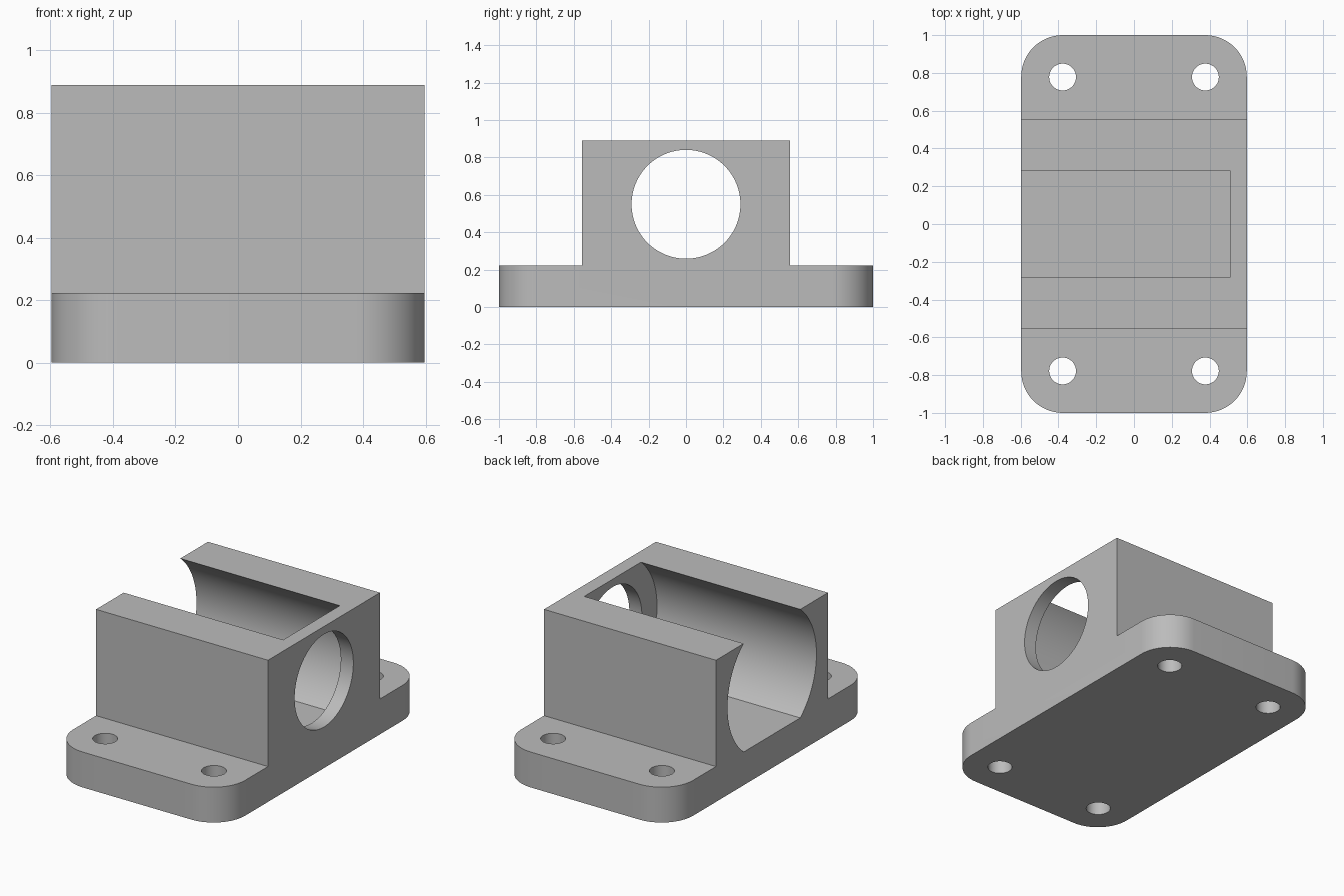
import bpy, bmesh, math
from mathutils import Matrix, Vector

default = bpy.data.objects.get("Cube")
if default:
    bpy.data.objects.remove(default, do_unlink=True)

# Main dimensions
HALF_X, HALF_Y, PLATE_TOP = 0.597, 1.0, 0.222
BLOCK_Y, TOP = 0.555, 0.889
AXIS_Z, BORE_R, SLOT_Y = 0.549, 0.441, 0.28
WALL_X, WINDOW_R = 0.51, 0.291

grey = bpy.data.materials.new("light grey")
grey.use_nodes = True
grey.diffuse_color = (0.5, 0.5, 0.5, 1)
grey.node_tree.nodes["Principled BSDF"].inputs["Base Color"].default_value = (0.5, 0.5, 0.5, 1)


def prism(name, points, direction):
    """Extrude a closed 3D outline along a direction."""
    bm = bmesh.new()
    face = bm.faces.new([bm.verts.new(p) for p in points])
    extruded = bmesh.ops.extrude_face_region(bm, geom=[face])["geom"]
    verts = [v for v in extruded if isinstance(v, bmesh.types.BMVert)]
    bmesh.ops.translate(bm, verts=verts, vec=Vector(direction))
    bmesh.ops.recalc_face_normals(bm, faces=bm.faces)
    mesh = bpy.data.meshes.new(name)
    bm.to_mesh(mesh)
    bm.free()
    mesh.materials.append(grey)
    obj = bpy.data.objects.new(name, mesh)
    bpy.context.collection.objects.link(obj)
    return obj


def arc(cx, cy, r, start, end, steps):
    angles = [start + (end - start) * i / steps for i in range(steps + 1)]
    return [(cx + r * math.cos(a), cy + r * math.sin(a)) for a in angles]


def circle(cx, cy, r, steps):
    return arc(cx, cy, r, 0, 2 * math.pi, steps)[:-1]


def combine(target, tool, operation):
    """Apply a boolean and discard the tool."""
    mod = target.modifiers.new(operation.lower(), "BOOLEAN")
    mod.operation, mod.object, mod.solver = operation, tool, "EXACT"
    bpy.context.view_layer.objects.active = target
    bpy.ops.object.modifier_apply(modifier=mod.name)
    bpy.data.objects.remove(tool, do_unlink=True)


# Base plate with rounded corners
r = 0.22
corners = [(1, 1), (-1, 1), (-1, -1), (1, -1)]
outline = []
for i, (sx, sy) in enumerate(corners):
    start = i * math.pi / 2
    outline += arc(sx * (HALF_X - r), sy * (HALF_Y - r), r, start, start + math.pi / 2, 16)
bracket = prism("bearing_bracket", [(x, y, 0) for x, y in outline], (0, 0, PLATE_TOP))

# Upright block, sunk into the plate
low = PLATE_TOP / 2
section = [(-BLOCK_Y, low), (BLOCK_Y, low), (BLOCK_Y, TOP), (-BLOCK_Y, TOP)]
block = prism("block", [(-HALF_X, y, z) for y, z in section], (2 * HALF_X, 0, 0))
combine(bracket, block, "UNION")

# Bore with flat floor, open at the top and at one end
half = math.acos(SLOT_Y / BORE_R)
right = arc(0, AXIS_Z, BORE_R, -half, half, 48) + [(SLOT_Y, 1.1)]
left = [(-y, z) for y, z in reversed(right)]
bore = prism("bore_cutter", [(-0.8, y, z) for y, z in right + left], (0.8 + WALL_X, 0, 0))
combine(bracket, bore, "DIFFERENCE")

# Round window in the end wall
ring = circle(0, AXIS_Z, WINDOW_R, 96)
window = prism("window_cutter", [(0.4, y, z) for y, z in ring], (0.4, 0, 0))
combine(bracket, window, "DIFFERENCE")

# Mounting holes
for sx, sy in corners:
    ring = circle(sx * 0.378, sy * 0.778, 0.071, 48)
    hole = prism("hole_cutter", [(x, y, -0.1) for x, y in ring], (0, 0, 0.5))
    combine(bracket, hole, "DIFFERENCE")

# Smooth curved walls, sharp edges
bpy.ops.object.select_all(action="DESELECT")
bracket.select_set(True)
bpy.context.view_layer.objects.active = bracket
bpy.ops.object.shade_smooth_by_angle(angle=math.radians(25))
